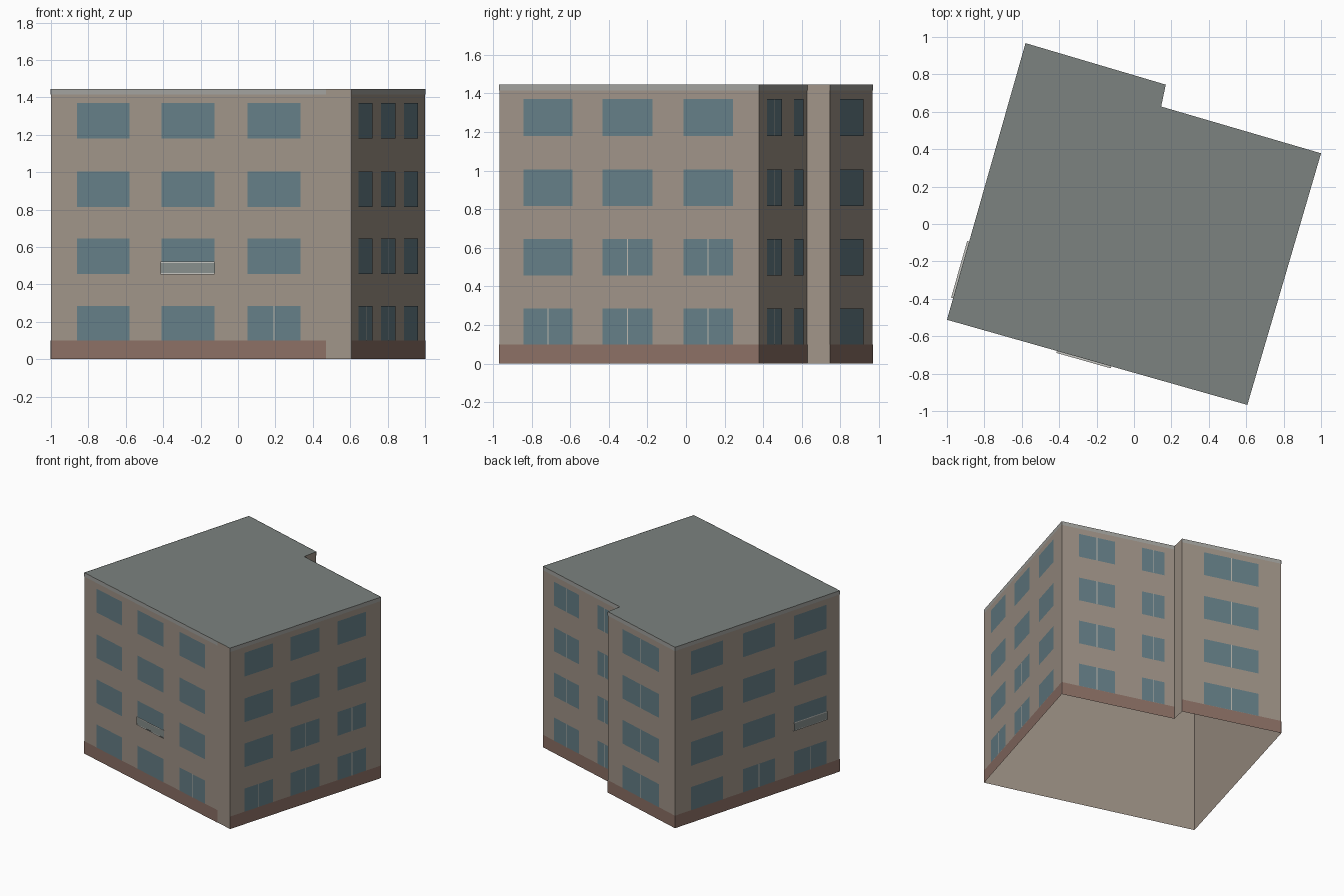
import bpy
from mathutils import Vector

if "Cube" in bpy.data.objects:
    bpy.data.objects.remove(bpy.data.objects["Cube"])

H = 1.445
FOOT = [Vector(p) for p in ((-1, -.512), (.606, -.967), (1, .378),
                            (.145, .628), (.17, .745), (-.58, .967))]
ROWS = [(.1, .285), (.455, .645), (.815, 1.005), (1.18, 1.37)]


def material(name, rgb):
    m = bpy.data.materials.new(name)
    m.diffuse_color = (*rgb, 1)
    m.use_nodes = True
    m.node_tree.nodes["Principled BSDF"].inputs["Base Color"].default_value = m.diffuse_color
    return m


class Part:
    """Collects flat panels and becomes one mesh object."""
    def __init__(self, name, rgb):
        self.name, self.rgb, self.v, self.f = name, rgb, [], []

    def face(self, pts):
        n = len(self.v)
        self.v += pts
        self.f.append(range(n, n + len(pts)))

    def panel(self, wall, t0, t1, z0, z1, off=0.0, off2=None):
        """Panel on a wall between fractions t0 and t1; off2 sets the top offset."""
        a, b = FOOT[wall], FOOT[(wall + 1) % 6]
        d = b - a
        n = Vector((d.y, -d.x)).normalized()
        off2 = off if off2 is None else off2
        self.face([(*(a + d * t + n * o), z) for t, z, o in
                   ((t0, z0, off), (t1, z0, off), (t1, z1, off2), (t0, z1, off2))])

    def build(self):
        me = bpy.data.meshes.new(self.name)
        me.from_pydata(self.v, [], self.f)
        me.materials.append(material(self.name, self.rgb))
        ob = bpy.data.objects.new(self.name, me)
        bpy.context.collection.objects.link(ob)


walls = Part("walls", (.35, .295, .245))
roof = Part("roof", (.20, .225, .215))
plinth = Part("plinth", (.26, .16, .13))
eaves = Part("eaves_strip", (.36, .36, .34))
glass = Part("windows", (.13, .21, .24))
bars = Part("window_bars", (.50, .48, .43))
balcony = Part("balcony_panels", (.24, .27, .26))
rails = Part("balcony_rails", (.55, .55, .52))

# Shell: open underneath, flat roof
for w in range(6):
    walls.panel(w, 0, 1, 0, H)
roof.face([(*p, H) for p in FOOT])

# Plinth and eaves bands (none on the small step, cut short on the front)
for w, end in ((0, .916), (1, 1), (2, 1), (4, 1), (5, 1)):
    plinth.panel(w, 0, end, 0, .1, .002)
    eaves.panel(w, 0, end, H - .03, H, .002)

# Window columns per wall, with the rows that carry a centre bar
COLUMNS = {
    0: [(.087, .262, ()), (.368, .545, ()), (.654, .832, (0,))],
    1: [(.093, .283, (0,)), (.398, .591, (0, 1)), (.71, .90, (0, 1))],
    2: [(.15, .47, range(4)), (.71, .91, range(4))],
    4: [(.22, .77, range(4))],
    5: [(.097, .29, ()), (.41, .605, (0,)), (.72, .92, (0,))],
}
for w, cols in COLUMNS.items():
    length = (FOOT[(w + 1) % 6] - FOOT[w]).length
    for t0, t1, barred in cols:
        for r, (z0, z1) in enumerate(ROWS):
            glass.panel(w, t0, t1, z0, z1, .003)
            if r in barred:
                mid, half = (t0 + t1) / 2, .003 / length
                bars.panel(w, mid - half, mid + half, z0, z1, .005)

# Shallow balconies on the front and left walls
for w, t0, t1 in ((0, .366, .547), (5, .718, .922)):
    balcony.panel(w, t0, t1, .46, .515, .01)
    for z in (.453, .515):
        rails.panel(w, t0, t1, z, z + .007, .011)
        rails.panel(w, t0, t1, z, z, .011, 0)

for p in (walls, roof, plinth, eaves, glass, bars, balcony, rails):
    p.build()
